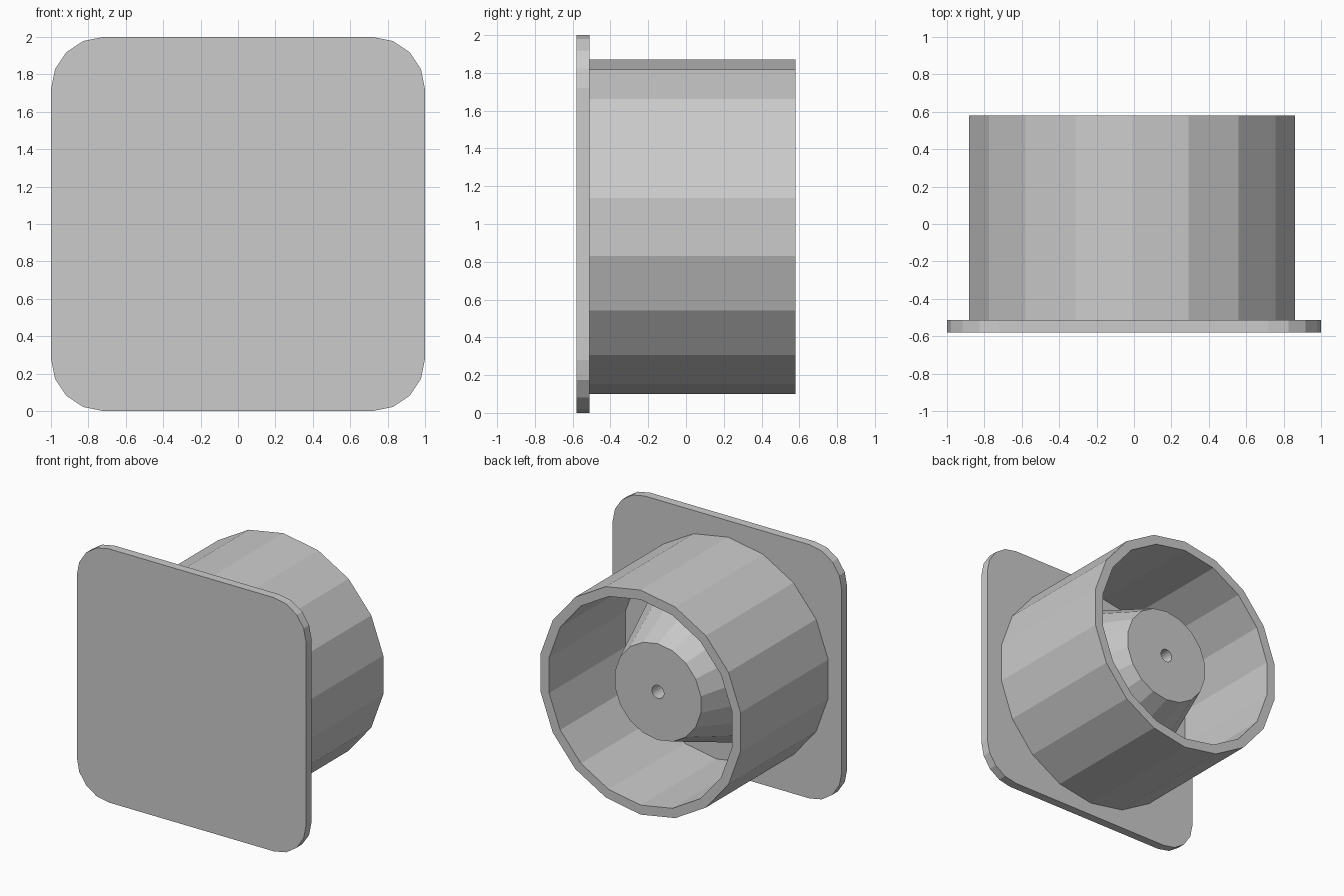
import bpy, bmesh, math

if "Cube" in bpy.data.objects:
    bpy.data.objects.remove(bpy.data.objects["Cube"])

CX, CZ = -0.01, 0.985   # axis of the round parts
SIDES = 18


def make_object(name, bm):
    bmesh.ops.recalc_face_normals(bm, faces=bm.faces)
    mesh = bpy.data.meshes.new(name)
    bm.to_mesh(mesh)
    bm.free()
    ob = bpy.data.objects.new(name, mesh)
    bpy.context.collection.objects.link(ob)
    return ob


def lathe(name, profile, closed=False):
    """Turn (radius, y) points around the y axis; open ends get flat caps."""
    bm = bmesh.new()
    rings = []
    for r, y in profile:
        ring = []
        for i in range(SIDES):
            a = math.radians(90) + i * math.tau / SIDES
            ring.append(bm.verts.new((CX + r * math.cos(a), y, CZ + r * math.sin(a))))
        rings.append(ring)
    pairs = list(zip(rings, rings[1:]))
    if closed:
        pairs.append((rings[-1], rings[0]))
    for a, b in pairs:
        for i in range(SIDES):
            j = (i + 1) % SIDES
            bm.faces.new((a[i], a[j], b[j], b[i]))
    if not closed:
        bm.faces.new(rings[0])
        bm.faces.new(rings[-1])
    return make_object(name, bm)


# square mounting plate with rounded corners
bm = bmesh.new()
outline = []
for q, (sx, sz) in enumerate([(1, 1), (-1, 1), (-1, -1), (1, -1)]):
    for k in range(5):
        a = math.radians(90 * q + 22.5 * k)
        outline.append(bm.verts.new((sx * 0.72 + 0.28 * math.cos(a), -0.58,
                                     1 + sz * 0.72 + 0.28 * math.sin(a))))
face = bm.faces.new(outline)
ext = bmesh.ops.extrude_face_region(bm, geom=[face])
bmesh.ops.translate(bm, vec=(0, 0.068, 0),
                    verts=[v for v in ext["geom"] if isinstance(v, bmesh.types.BMVert)])
make_object("mounting_plate", bm)

# round cup: outer wall, rim, inner wall, floor, tapered hub and shaft hole
lathe("cup_with_hub", [
    (0.885, -0.512), (0.885, 0.58), (0.81, 0.58), (0.81, -0.37),
    (0.66, -0.37), (0.38, 0.364), (0.052, 0.364), (0.052, -0.50)])
